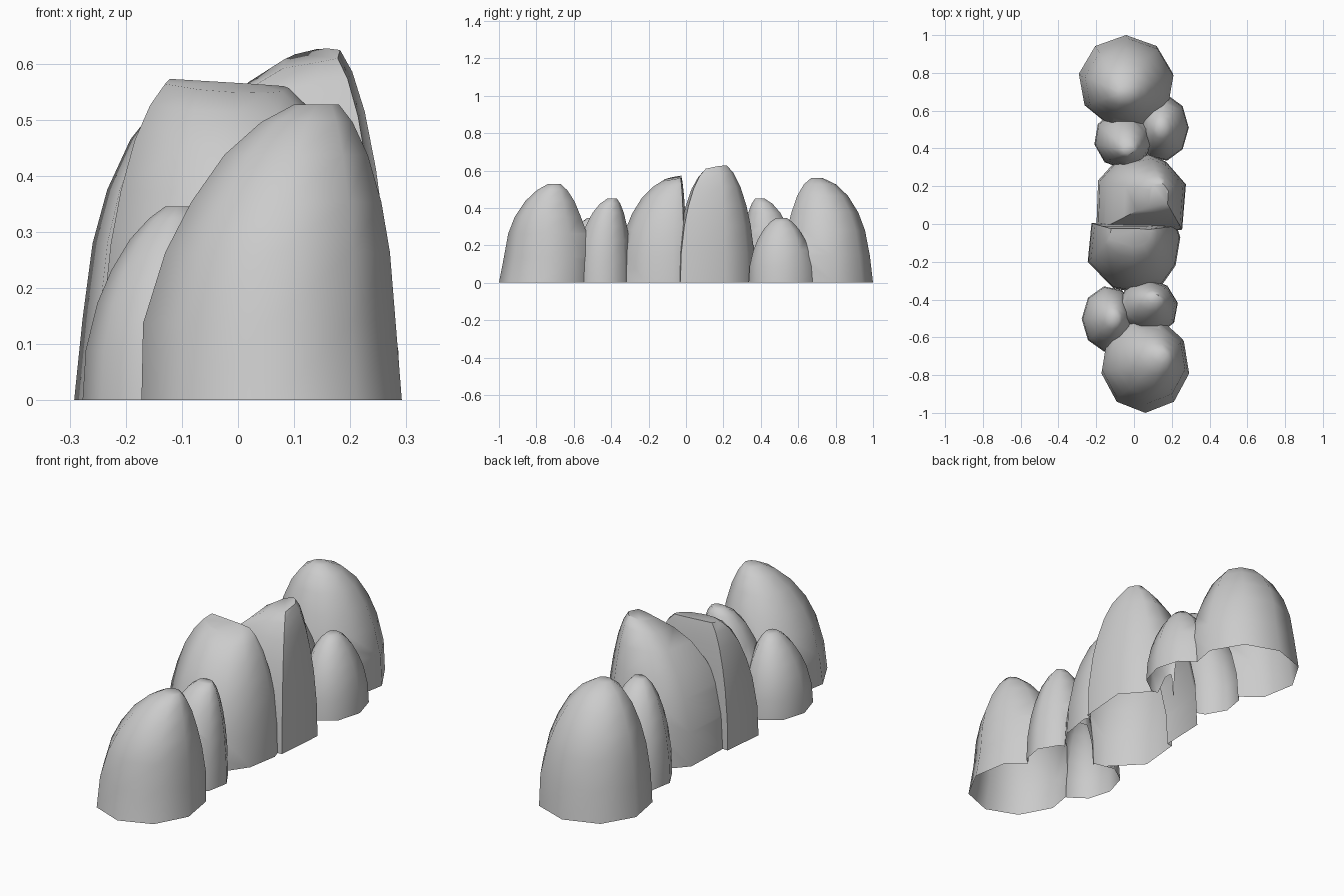
import bpy, bmesh, math

if "Cube" in bpy.data.objects:
    bpy.data.objects.remove(bpy.data.objects["Cube"])

# Shared rock profile: (height fraction, blend from summit box to base box)
PROFILE = [(-0.15, 1.0), (0.0, 1.0), (0.26, 0.97), (0.5, 0.86), (0.67, 0.72),
           (0.83, 0.52), (0.94, 0.28), (1.0, 0.0)]

# Footprints of the two blocky middle boulders
TALL = [(-0.2, -0.04), (0.11, -0.05), (0.255, -0.03), (0.275, 0.21), (0.17, 0.33),
        (0.08, 0.37), (-0.1, 0.33), (-0.19, 0.23)]
BROAD = [(-0.225, 0.005), (-0.245, -0.2), (-0.11, -0.34), (0.02, -0.365), (0.15, -0.32),
         (0.22, -0.22), (0.245, -0.07), (0.225, -0.01), (0.11, 0.005)]


def regular(sides, turn):
    """Regular polygon points, turned by a number of degrees."""
    return [(math.cos(math.radians(turn) + i * math.tau / sides),
             math.sin(math.radians(turn) + i * math.tau / sides)) for i in range(sides)]


def fit_unit(pts):
    """Stretch an outline so it exactly fills the 0..1 square."""
    lo = [min(p[k] for p in pts) for k in (0, 1)]
    hi = [max(p[k] for p in pts) for k in (0, 1)]
    return [tuple((p[k] - lo[k]) / (hi[k] - lo[k]) for k in (0, 1)) for p in pts]


def rock(name, base, top, height, outline, slim=1.0, tilt=(0, 0), swell=(0, 0)):
    """Loft from a base box (x0, x1, y0, y1) to a small summit box."""
    bm = bmesh.new()
    poly = fit_unit(outline)
    sides = len(poly)
    mx, my = (top[0] + top[1]) / 2, (top[2] + top[3]) / 2
    rings = []
    for h, w in PROFILE:
        w = w ** slim
        b = [t + (s - t) * w for s, t in zip(base, top)]
        shift = max(0, 1 - abs(h - 0.3) / 0.3)
        ring = []
        for u, v in poly:
            x, y = b[0] + (b[1] - b[0]) * u, b[2] + (b[3] - b[2]) * v
            lean = (1 - w) ** 2 * (tilt[0] * (x - mx) + tilt[1] * (y - my))
            ring.append(bm.verts.new((x + swell[0] * shift, y + swell[1] * shift,
                                      h * height + lean)))
        rings.append(ring)
    for a, b in zip(rings, rings[1:]):
        for i in range(sides):
            j = (i + 1) % sides
            bm.faces.new((a[i], a[j], b[j], b[i]))
    bm.faces.new(rings[0][::-1])
    bm.faces.new(rings[-1])
    bmesh.ops.recalc_face_normals(bm, faces=bm.faces)
    mesh = bpy.data.meshes.new(name)
    bm.to_mesh(mesh)
    bm.free()
    ob = bpy.data.objects.new(name, mesh)
    bpy.context.collection.objects.link(ob)
    return ob


# Eight boulders in a row, back to front
rocks = [
    rock("back_boulder", (-0.292, 0.207, 0.52, 1.0), (-0.09, -0.02, 0.67, 0.73), 0.56,
         regular(9, 10), 1.05, swell=(0.01, -0.01)),
    rock("back_right_stone", (0.02, 0.29, 0.335, 0.685), (0.12, 0.17, 0.48, 0.54), 0.345,
         regular(9, 0), 1.25),
    rock("back_left_stone", (-0.21, 0.1, 0.29, 0.6), (-0.06, 0.0, 0.37, 0.42), 0.45,
         regular(9, 30), 1.15),
    rock("tall_boulder", (-0.2, 0.275, -0.05, 0.37), (0.08, 0.182, 0.1, 0.22), 0.612,
         TALL, 1.15, tilt=(0.18, 0.2)),
    rock("broad_boulder", (-0.245, 0.245, -0.365, 0.005), (-0.13, 0.09, -0.12, -0.025), 0.558,
         BROAD, 1.15, tilt=(-0.06, 0.18)),
    rock("front_right_stone", (-0.09, 0.232, -0.59, -0.29), (0.07, 0.14, -0.42, -0.37), 0.45,
         regular(9, 10), 1.15),
    rock("front_left_stone", (-0.277, 0.0, -0.675, -0.33), (-0.13, -0.08, -0.53, -0.47), 0.345,
         regular(9, 20), 1.3),
    rock("front_boulder", (-0.172, 0.292, -1.0, -0.51), (0.1, 0.18, -0.74, -0.67), 0.527,
         regular(9, 30), 1.2, swell=(-0.008, 0.02)),
]

# Fuse the boulders into a single shell
cluster = rocks[0]
for other in rocks[1:]:
    mod = cluster.modifiers.new("union", "BOOLEAN")
    mod.operation, mod.solver, mod.object = "UNION", "EXACT", other
fused = bpy.data.meshes.new_from_object(
    cluster.evaluated_get(bpy.context.evaluated_depsgraph_get()))
cluster.modifiers.clear()
cluster.data = fused
cluster.name = "boulder_row"
for other in rocks[1:]:
    bpy.data.objects.remove(other)

# Trim to the ground, leaving the underside open
bm = bmesh.new()
bm.from_mesh(fused)
bmesh.ops.bisect_plane(bm, geom=bm.verts[:] + bm.edges[:] + bm.faces[:],
                       plane_co=(0, 0, 0), plane_no=(0, 0, 1), clear_inner=True)
bm.to_mesh(fused)
bm.free()

bpy.context.view_layer.objects.active = cluster
cluster.select_set(True)
bpy.ops.object.shade_smooth_by_angle(angle=math.radians(58))
